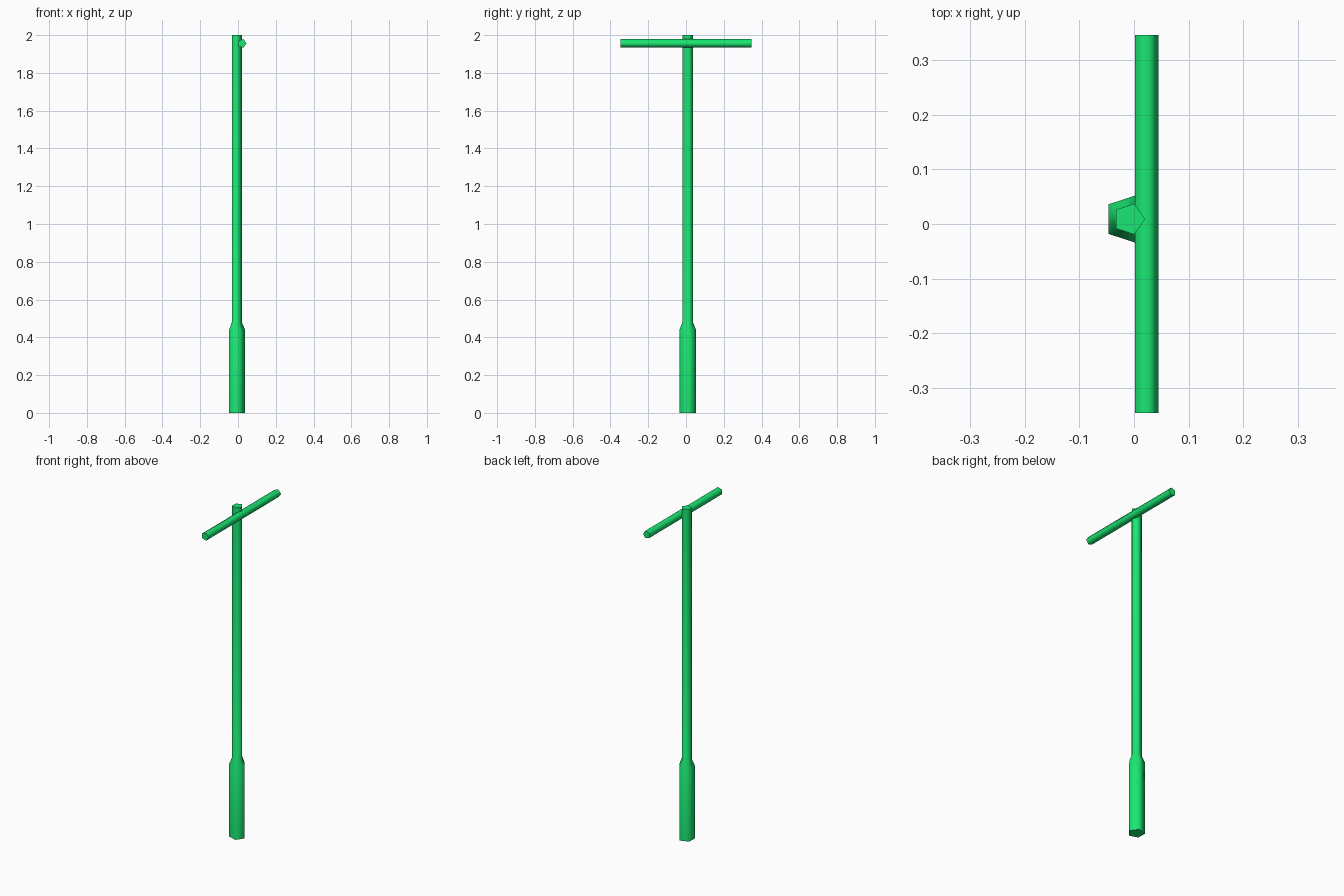
import bpy, bmesh
from math import cos, sin, pi, radians
from mathutils import Vector, Matrix

if "Cube" in bpy.data.objects:
    bpy.data.objects.remove(bpy.data.objects["Cube"])

SIDES = 5
green = bpy.data.materials.new("green_paint")
green.diffuse_color = (0.01, 0.8, 0.17, 1)
green.use_nodes = True
green.node_tree.nodes["Principled BSDF"].inputs["Base Color"].default_value = green.diffuse_color


def lathe(name, profile, matrix):
    """Pentagonal lofted rod from (radius, height) pairs, one corner facing +x."""
    bm = bmesh.new()
    rings = [[bm.verts.new((r * cos(2 * pi * i / SIDES), r * sin(2 * pi * i / SIDES), h))
              for i in range(SIDES)] for r, h in profile]
    for a, b in zip(rings, rings[1:]):
        for i in range(SIDES):
            j = (i + 1) % SIDES
            bm.faces.new((a[i], a[j], b[j], b[i]))
    bm.faces.new(rings[0][::-1])
    bm.faces.new(rings[-1])
    bm.transform(matrix)
    mesh = bpy.data.meshes.new(name)
    bm.to_mesh(mesh)
    bm.free()
    mesh.materials.append(green)
    obj = bpy.data.objects.new(name, mesh)
    bpy.context.collection.objects.link(obj)
    # Smooth around the rod, sharp at the end caps
    bpy.ops.object.select_all(action='DESELECT')
    obj.select_set(True)
    bpy.context.view_layer.objects.active = obj
    bpy.ops.object.shade_smooth_by_angle(angle=radians(80))
    return obj


# Upright post: thick base, short taper, slim shaft
lathe("post", [(0.0463, 0), (0.0463, 0.44), (0.0295, 0.48), (0.0295, 2.0)],
      Matrix.Translation((-0.009, 0.009, 0)))

# Crossbar along y, fixed to the +x side near the top
lathe("crossbar", [(0.0238, -0.346), (0.0238, 0.346)],
      Matrix.Translation((0.0215, 0, 1.956)) @ Matrix.Rotation(-pi / 2, 4, 'X'))
